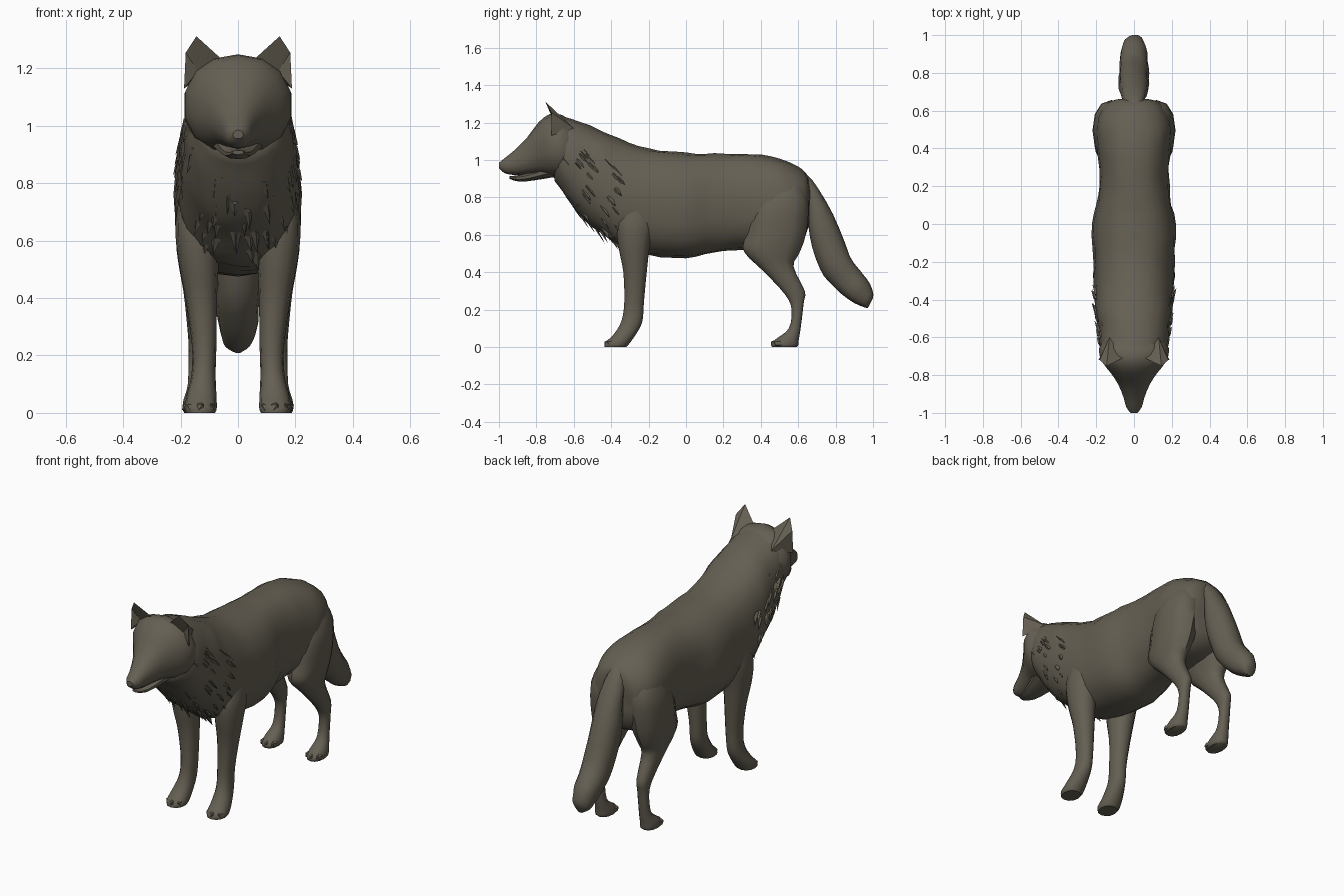
import bpy
import bmesh
import math
import random
from mathutils import Vector, noise

default_cube = bpy.data.objects.get("Cube")
if default_cube:
    bpy.data.objects.remove(default_cube, do_unlink=True)

random.seed(4)

# One fur colour covers the whole animal
fur = bpy.data.materials.new("grey brown fur")
fur.use_nodes = True
fur_colour = (0.13, 0.115, 0.086, 1)
fur.diffuse_color = fur_colour
fur.node_tree.nodes["Principled BSDF"].inputs["Base Color"].default_value = fur_colour


def finish(name, bm, angle=40):
    """Turn a bmesh into a shaded, coloured object."""
    bmesh.ops.recalc_face_normals(bm, faces=bm.faces)
    mesh = bpy.data.meshes.new(name)
    bm.to_mesh(mesh)
    bm.free()
    mesh.materials.append(fur)
    obj = bpy.data.objects.new(name, mesh)
    bpy.context.collection.objects.link(obj)
    bpy.ops.object.select_all(action="DESELECT")
    obj.select_set(True)
    bpy.context.view_layer.objects.active = obj
    bpy.ops.object.shade_smooth_by_angle(angle=math.radians(angle))
    return obj


def spline(rows, steps):
    """Catmull-Rom interpolation through rows of numbers."""
    rows = [Vector(row) for row in rows]
    result = []
    for i in range(len(rows) - 1):
        p, q, r = rows[max(i - 1, 0)], rows[i], rows[i + 1]
        s = rows[min(i + 2, len(rows) - 1)]
        for k in range(steps):
            t = k / steps
            result.append(0.5 * (2 * q + (r - p) * t
                                 + (2 * p - 5 * q + 4 * r - s) * t * t
                                 + (3 * q - p - 3 * r + s) * t ** 3))
    return result + [rows[-1]]


def loft(name, rows, sides=12, steps=3, power=0.9, side=1, rough=0.0):
    """Skin oval rings; row = edge A (y, z), edge B (y, z), centre x, half width."""
    bm = bmesh.new()
    rings = []
    for ya, za, yb, zb, x, width in spline(rows, steps):
        ring = []
        for k in range(sides):
            a = math.tau * k / sides
            c, s = math.cos(a), math.sin(a)
            c = math.copysign(abs(c) ** power, c)
            s = math.copysign(abs(s) ** power, s)
            t = (1 - c) / 2
            co = Vector((side * (x + width * s), ya + (yb - ya) * t, za + (zb - za) * t))
            if rough:
                co += noise.noise_vector(co * 12) * rough
            co.z = max(co.z, 0)
            ring.append(bm.verts.new(co))
        rings.append(ring)
    for lower, upper in zip(rings, rings[1:]):
        for k in range(sides):
            j = (k + 1) % sides
            bm.faces.new((lower[k], lower[j], upper[j], upper[k]))
    bm.faces.new(rings[0])
    bm.faces.new(rings[-1])
    return finish(name, bm)


def upright(rows):
    """Rings standing across the body: y, bottom, top, half width."""
    return [(y, top, y, low, 0, w) for y, low, top, w in rows]


# Torso and neck, rump to skull
torso_rows = [
    (.66, .7, .88, .07), (.64, .6, .93, .14), (.57, .54, .98, .19),
    (.45, .52, 1.02, .2), (.3, .52, 1.035, .185), (.15, .505, 1.035, .19),
    (0, .475, 1.04, .222), (-.2, .49, 1.06, .215), (-.35, .53, 1.11, .21),
    (-.45, .61, 1.155, .205), (-.55, .68, 1.2, .19), (-.64, .8, 1.225, .18),
    (-.7, .89, 1.24, .15),
]
loft("torso", upright(torso_rows), sides=20, power=.85, rough=.008)

# Head and muzzle
head_rows = [
    (-.58, .92, 1.18, .14), (-.66, .9, 1.24, .19), (-.73, .91, 1.245, .172),
    (-.79, .92, 1.2, .125), (-.85, .92, 1.12, .085), (-.92, .92, 1.05, .056),
    (-.97, .93, 1.01, .042), (-1, .955, .985, .018),
]
loft("head", upright(head_rows), sides=14, steps=2)
jaw_rows = [(-.7, .91, 1, .1), (-.8, .893, .95, .07), (-.89, .884, .92, .045),
            (-.945, .9, .915, .02)]
loft("lower_jaw", upright(jaw_rows), sides=10, steps=2)

# Tail
tail_rows = [
    (.58, .97, .58, .8, 0, .05), (.68, .89, .645, .76, 0, .06),
    (.786, .71, .66, .59, 0, .08), (.877, .49, .715, .425, 0, .08),
    (.93, .41, .8, .31, 0, .075), (.975, .35, .88, .25, 0, .066),
    (1, .28, .94, .217, 0, .045), (.985, .235, .97, .207, 0, .015),
]
loft("tail", tail_rows, rough=.006)

front_rows = [
    (-.33, .82, -.17, .82, .13, .06), (-.37, .66, -.17, .66, .14, .078),
    (-.36, .53, -.195, .53, .137, .07), (-.335, .4, -.21, .4, .128, .055),
    (-.33, .24, -.225, .24, .118, .043), (-.345, .14, -.235, .13, .12, .042),
    (-.385, .07, -.28, .05, .127, .052), (-.43, .025, -.31, .01, .13, .056),
    (-.435, 0, -.32, 0, .13, .05),
]
hind_rows = [
    (.44, .9, .6, .9, .1, .06), (.35, .75, .655, .78, .115, .1),
    (.32, .6, .64, .6, .128, .088), (.31, .51, .605, .5, .135, .07),
    (.42, .4, .575, .43, .137, .052), (.53, .28, .635, .3, .14, .036),
    (.565, .2, .63, .24, .142, .03), (.55, .1, .613, .1, .143, .032),
    (.49, .05, .603, .04, .145, .045), (.455, .02, .6, .01, .145, .048),
    (.46, 0, .59, 0, .145, .042),
]


def toes(name, x, y):
    """Three blunt toes in a row."""
    bm = bmesh.new()
    for offset in (-.032, 0, .032):
        made = bmesh.ops.create_icosphere(bm, subdivisions=1, radius=.02)
        for v in made["verts"]:
            v.co.y *= 1.5
            v.co += Vector((x + offset, y + abs(offset) / 2, .02))
            v.co.z = max(v.co.z, 0)
    finish(name, bm)


def ear(name, side):
    """Pointed ear with a hollow front."""
    bm = bmesh.new()
    points = [(.145, -.752, 1.312), (.182, -.72, 1.255), (.188, -.72, 1.13),
              (.13, -.6, 1.17), (.06, -.71, 1.235), (.14, -.7, 1.19)]
    tip, shoulder, outer, back, inner, hollow = [
        bm.verts.new((side * x, y, z)) for x, y, z in points]
    for face in ((tip, shoulder, back), (shoulder, outer, back), (tip, back, inner),
                 (tip, inner, hollow), (tip, hollow, shoulder),
                 (shoulder, hollow, outer), (outer, hollow, inner, back)):
        bm.faces.new(face)
    finish(name, bm, 30)


# Legs, paws and ears on both sides
for label, side in (("left", 1), ("right", -1)):
    loft(f"{label}_front_leg", front_rows, side=side)
    loft(f"{label}_hind_leg", hind_rows, side=side)
    toes(f"{label}_front_toes", side * .13, -.41)
    toes(f"{label}_hind_toes", side * .145, .48)
    ear(f"{label}_ear", side)

# Shaggy tufts lying back over the neck and chest
bm = bmesh.new()
for i in range(90):
    y = random.uniform(-.66, -.36)
    near = sorted(torso_rows, key=lambda row: abs(row[0] - y))[:2]
    mix = (y - near[0][0]) / (near[1][0] - near[0][0])
    low, top, width = [near[0][k] + (near[1][k] - near[0][k]) * mix for k in (1, 2, 3)]
    a = random.uniform(-2.2, 2.2)
    out = Vector((math.sin(a), 0, -math.cos(a)))
    root = Vector((out.x * width, y, (low + top) / 2 + out.z * (top - low) / 2))
    flow = Vector((0, .6, -.7)) + out * .25
    across = flow.cross(out).normalized() * random.uniform(.012, .025)
    length = random.uniform(.05, .09)
    corners = [root + across - out * .01, root - across - out * .01,
               root + out * .008, root + flow * length]
    p, q, r, tip = [bm.verts.new(co) for co in corners]
    for face in ((p, q, r), (q, tip, r), (p, r, tip), (p, tip, q)):
        bm.faces.new(face)
finish("neck_ruff", bm, 30)
